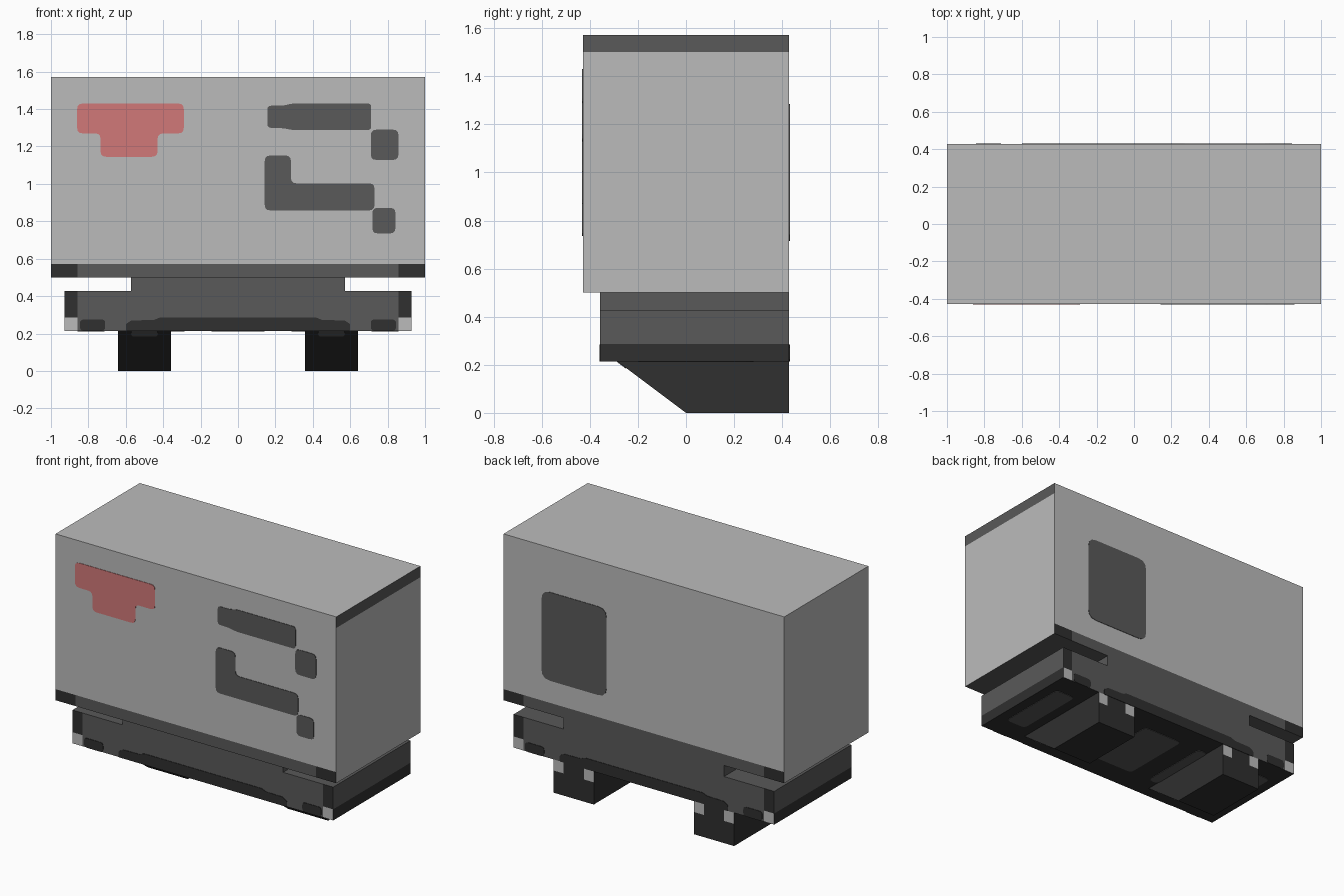
import bpy, bmesh
from mathutils import Vector

if "Cube" in bpy.data.objects:
    bpy.data.objects.remove(bpy.data.objects["Cube"])

U = 1 / 14          # the model sits on a regular grid of 1/14 units
T = 0.003           # thickness of painted plates

# Colours
COLOURS = {"light_grey": (0.5, 0.5, 0.5), "mid_grey": (0.1, 0.1, 0.1),
           "dark_grey": (0.029, 0.029, 0.029), "red": (0.64, 0.19, 0.19)}
MATS = []
for cname, c in COLOURS.items():
    m = bpy.data.materials.new(cname)
    m.diffuse_color = (*c, 1)
    m.use_nodes = True
    m.node_tree.nodes["Principled BSDF"].inputs["Base Color"].default_value = m.diffuse_color
    MATS.append(m)
LIGHT, MID, DARK, RED = range(4)


def finish(name, bm):
    me = bpy.data.meshes.new(name)
    bm.to_mesh(me)
    bm.free()
    for m in MATS:
        me.materials.append(m)
    ob = bpy.data.objects.new(name, me)
    bpy.context.collection.objects.link(ob)
    return ob


def prism(bm, pts, offset):
    """Closed solid from a polygon of 3D points moved along offset."""
    a = [bm.verts.new(p) for p in pts]
    b = [bm.verts.new(Vector(p) + Vector(offset)) for p in pts]
    bm.faces.new(a)
    bm.faces.new(b)
    for i in range(len(a)):
        j = (i + 1) % len(a)
        bm.faces.new((a[i], a[j], b[j], b[i]))
    bmesh.ops.recalc_face_normals(bm, faces=bm.faces)


def block(name, x0, x1, profile, rule, xcuts=(), zcuts=()):
    """Side profile (y, z) in grid units, extruded in x, cut and coloured by rule."""
    bm = bmesh.new()
    prism(bm, [(x0 * U, y * U, z * U) for y, z in profile], ((x1 - x0) * U, 0, 0))
    cuts = [((x * U, 0, 0), (1, 0, 0)) for x in xcuts]
    cuts += [((0, 0, z * U), (0, 0, 1)) for z in zcuts]
    for co, no in cuts:
        bmesh.ops.bisect_plane(bm, geom=bm.verts[:] + bm.edges[:] + bm.faces[:],
                               plane_co=co, plane_no=no)
    bm.normal_update()
    for f in bm.faces:
        f.material_index = rule(f.calc_center_median() / U, f.normal)
    return finish(name, bm)


def rounded(pts, r):
    """Round each corner of a 2D outline with a short quadratic curve."""
    out = []
    for i, p in enumerate(pts):
        p = Vector(p)
        da, db = Vector(pts[i - 1]) - p, Vector(pts[(i + 1) % len(pts)]) - p
        k = min(r, da.length * 0.45, db.length * 0.45)
        a, b = p + da.normalized() * k, p + db.normalized() * k
        for t in (0, 0.33, 0.67, 1):
            out.append(a * (1 - t) ** 2 + p * 2 * t * (1 - t) + b * t * t)
    return out


def plate(name, pts, mat, place, normal, r=0.03):
    bm = bmesh.new()
    prism(bm, [place(*p) for p in rounded(pts, r)], Vector(normal).normalized() * T)
    for f in bm.faces:
        f.material_index = mat
    return finish(name, bm)


def rect(x0, x1, z0, z1):
    return [(x0, z0), (x1, z0), (x1, z1), (x0, z1)]


def box(y0, y1, z0, z1):
    return rect(y0, y1, z0, z1)


# Main housing: band along the bottom of front and back, band on top of right side
def housing_rule(c, n):
    if n.z < -0.5:
        return MID
    if abs(n.y) > 0.5 and c.z < 8:
        return DARK if abs(c.x) > 12 else MID
    if n.x > 0.5 and c.z > 21:
        return MID
    return LIGHT


block("housing", -14, 14, box(-6, 6, 7, 22), housing_rule, (-12, 12), (8, 21))


# Base slab with dark corner posts and light feet corners
def base_rule(c, n):
    if n.z < -0.5:
        return DARK
    if abs(n.x) > 0.5:
        return DARK if c.z < 4 else MID
    if abs(n.y) > 0.5 and abs(c.x) > 12:
        return LIGHT if c.z < 4 else DARK
    return MID


block("base_slab", -13, 13, box(-5, 6, 3, 6), base_rule, (-12, 12), (4,))
block("neck", -8, 8, box(-5, 6, 6, 7), lambda c, n: MID)


# Feet with sloping front and light upper back corners
def foot_rule(c, n):
    corner = n.y > 0.5 and c.z > 2 and not 6 < abs(c.x) < 8
    return LIGHT if corner else DARK


def on_slope(x, z):
    return (x, -4 * U + (3 * U - z) * 4 / 3, z)


for side, s in (("left", -1), ("right", 1)):
    lo, hi = sorted((5 * s, 9 * s))
    block(side + "_foot", lo, hi, [(-4, 3), (0, 0), (6, 0), (6, 3)],
          foot_rule, (6 * s, 8 * s), (2,))
    plate(side + "_foot_patch", rect(*sorted((6 * s * U, 8 * s * U)), 0.187, 3 * U),
          MID, on_slope, (0, -3, -4), 0.02)


# Front markings
def front(x, z):
    return (x, -6 * U, z)


plate("red_panel", [(-.86, 1.43), (-.86, 1.27), (-.735, 1.27), (-.735, 1.145),
                    (-.43, 1.145), (-.43, 1.27), (-.29, 1.27), (-.29, 1.43)],
      RED, front, (0, -1, 0))
plate("upper_vent", [(.157, 1.418), (.157, 1.3), (.24, 1.298), (.29, 1.288),
                     (.712, 1.288), (.712, 1.43), (.29, 1.43), (.24, 1.418)],
      MID, front, (0, -1, 0), 0.02)
plate("upper_vent_end", rect(.71, .858, 1.128, 1.29), MID, front, (0, -1, 0))
plate("lower_vent", [(.143, 1.152), (.143, .858), (.73, .858), (.73, 1.003),
                     (.283, 1.003), (.283, 1.152)], MID, front, (0, -1, 0))
plate("lower_vent_end", rect(.718, .842, .735, .872), MID, front, (0, -1, 0))

# Back window
plate("back_window", rect(.265, .728, .715, 1.285), MID,
      lambda x, z: (x, 6 * U, z), (0, 1, 0), 0.06)

# Dark trim along the lower edge of the base, front and back
half = [(.60, 3 * U), (.60, .25), (.57, .27), (.45, .272), (.42, .285)]
trim = half + [(-x, z) for x, z in reversed(half)]
for label, y, n in (("front", -5 * U, -1), ("back", 6 * U, 1)):
    def wall(x, z, y=y):
        return (x, y, z)
    plate(label + "_trim", trim, DARK, wall, (0, n, 0), 0.008)
    for s in (-1, 1):
        plate(label + "_side_trim",
              [(.71 * s, 3 * U), (.71 * s, .275), (.845 * s, .275), (.845 * s, 3 * U)],
              DARK, wall, (0, n, 0), 0.02)

# Lighter patches on the underside
for x0, x1 in ((-12, -10), (-5, -4), (-2, 2), (4, 5), (10, 12)):
    plate("underside_patch", rect(x0 * U, x1 * U, -.2, .28), MID,
          lambda x, y: (x, y, 3 * U), (0, 0, -1))
